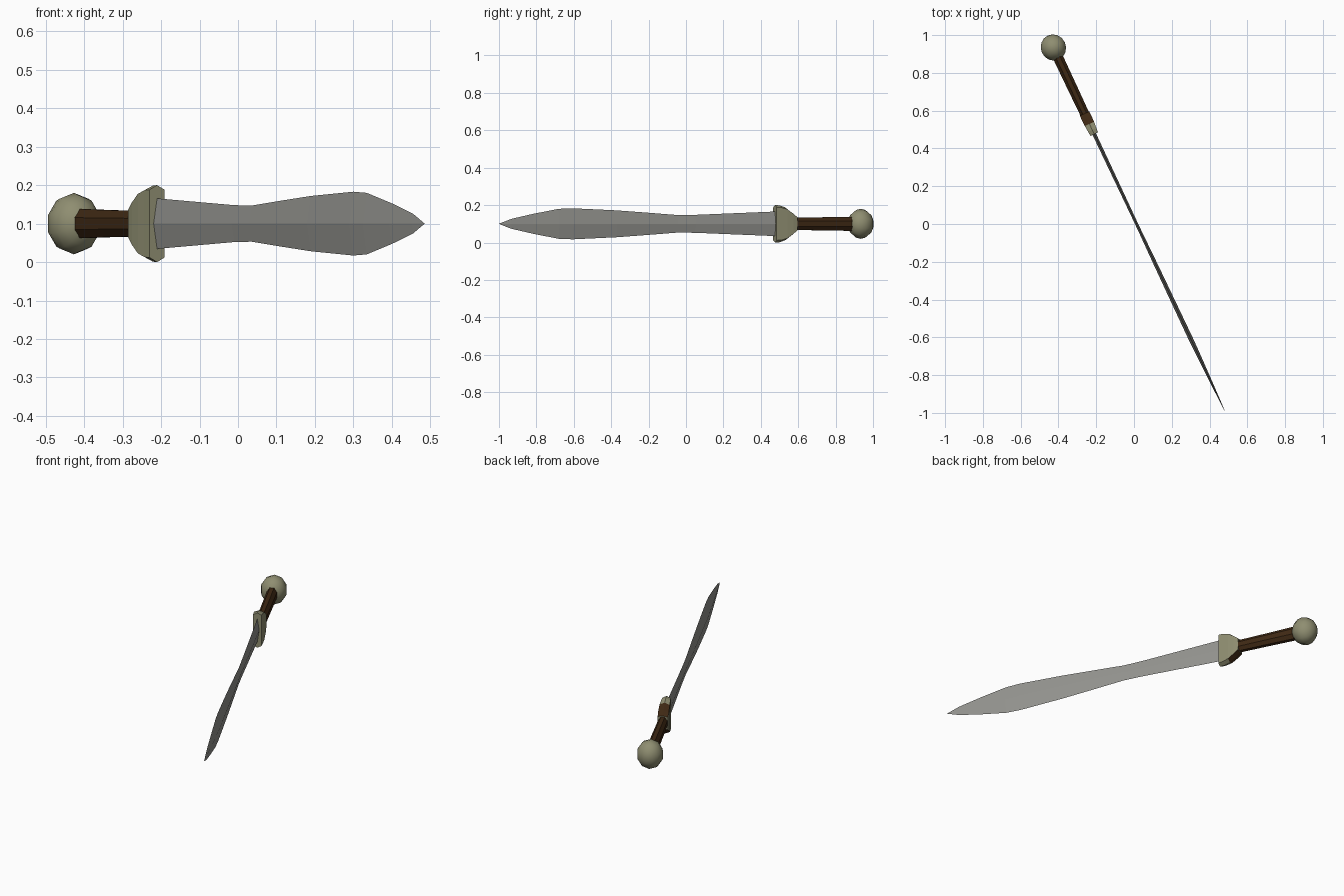
import bpy, bmesh, math
from mathutils import Matrix, Vector

if "Cube" in bpy.data.objects:
    bpy.data.objects.remove(bpy.data.objects["Cube"])

# Sword frame: S runs along the sword to the tip, N across its thickness, Z across its width
D = Vector((0.4265, -0.9045, 0))
N = Vector((0.9045, 0.4265, 0))
ORIGIN = N * 0.0125 + Vector((0, 0, 0.1))


def place(s, n, z):
    return ORIGIN + D * s + N * n + Vector((0, 0, z))


def material(name, rgb):
    m = bpy.data.materials.new(name)
    m.diffuse_color = (*rgb, 1)
    m.use_nodes = True
    m.node_tree.nodes["Principled BSDF"].inputs["Base Color"].default_value = m.diffuse_color
    return m


steel = material("grey steel", (0.30, 0.30, 0.28))
brass = material("dull brass", (0.275, 0.27, 0.165))
wood = material("dark brown wood", (0.05, 0.022, 0.007))


def finish(bm, name, mats):
    bmesh.ops.recalc_face_normals(bm, faces=bm.faces)
    me = bpy.data.meshes.new(name)
    bm.to_mesh(me)
    for m in mats:
        me.materials.append(m)
    ob = bpy.data.objects.new(name, me)
    bpy.context.collection.objects.link(ob)
    return ob


def loft(sections, shape):
    """Skin rings of (s, half thickness, half width) using a unit cross-section."""
    bm = bmesh.new()
    rings = [[bm.verts.new(place(s, a * hn, b * hz)) for a, b in shape]
             for s, hn, hz in sections]
    k = len(shape)
    for r0, r1 in zip(rings, rings[1:]):
        for i in range(k):
            bm.faces.new((r0[i], r0[(i + 1) % k], r1[(i + 1) % k], r1[i]))
    bm.faces.new(rings[0])
    bm.faces.new(rings[-1])
    return bm


# Leaf-shaped blade with a diamond section and central ridge
diamond = [(1, 0), (0, 1), (-1, 0), (0, -1)]
blade = loft([(-0.53, 0.010, 0.066), (-0.05, 0.008, 0.048), (0.056, 0.008, 0.047),
              (0.24, 0.010, 0.060), (0.419, 0.011, 0.072), (0.677, 0.012, 0.083),
              (0.759, 0.011, 0.080), (0.911, 0.007, 0.053), (1.04, 0.003, 0.026),
              (1.111, 0.0002, 0.0005)], diamond)
finish(blade, "blade", [steel])

# Guard: pointed-ended section, tapering back to the grip
hexagon = [(1, 0.88), (0, 1), (-1, 0.88), (-1, -0.88), (0, -1), (1, -0.88)]
guard = loft([(-0.52, 0.022, 0.1), (-0.545, 0.024, 0.099), (-0.58, 0.027, 0.088),
              (-0.615, 0.028, 0.062), (-0.64, 0.027, 0.040)], hexagon)
bmesh.ops.recalc_face_normals(guard, faces=guard.faces)
for f in guard.faces:
    s = (f.calc_center_median() - ORIGIN).dot(D)
    if s < -0.575 and abs(f.normal.z) > 0.4:
        f.material_index = 1
finish(guard, "guard", [brass, wood])

# Eight-sided grip
octagon = [(math.cos(math.radians(22.5 + 45 * i)) / 0.924,
            math.sin(math.radians(22.5 + 45 * i)) / 0.924) for i in range(8)]
finish(loft([(-0.60, 0.024, 0.033), (-0.80, 0.026, 0.035), (-0.985, 0.027, 0.038)], octagon),
       "grip", [wood])

# Rounded pommel with its pole along the sword
bm = bmesh.new()
bmesh.ops.create_uvsphere(bm, u_segments=10, v_segments=8, radius=1)
for v in bm.verts:
    x, y, z = v.co
    v.co = place(-1.027 + z * 0.07, x * 0.07, y * 0.08)
pommel = finish(bm, "pommel", [brass])
pommel.data.shade_smooth()
